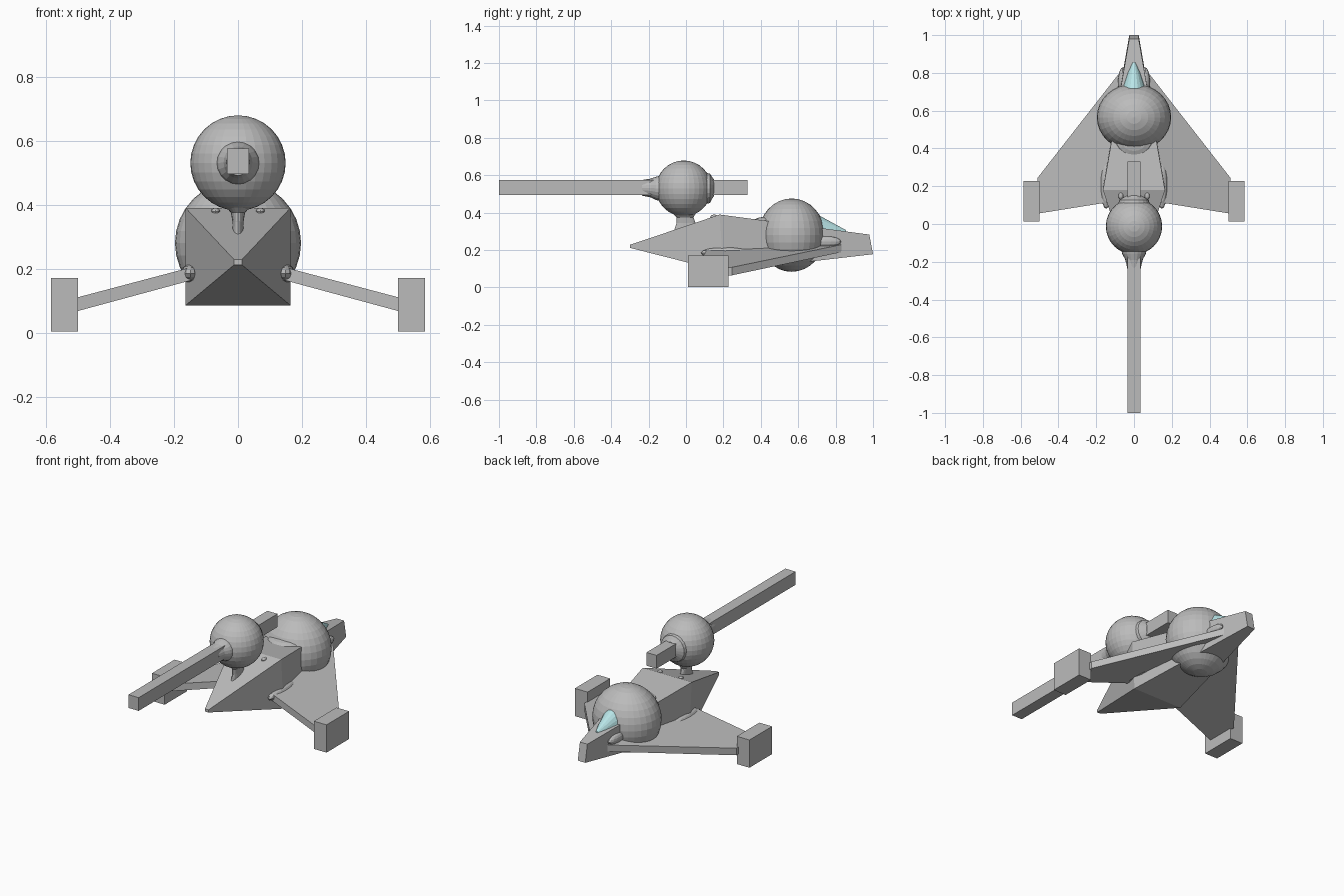
import bpy, bmesh, math
from mathutils import Matrix

if "Cube" in bpy.data.objects:
    bpy.data.objects.remove(bpy.data.objects["Cube"])


def material(name, rgb):
    m = bpy.data.materials.new(name)
    m.diffuse_color = (*rgb, 1)
    m.use_nodes = True
    m.node_tree.nodes["Principled BSDF"].inputs["Base Color"].default_value = m.diffuse_color
    return m


GREY = material("hull grey", (0.5, 0.5, 0.5))
GLASS = material("pale blue glass", (0.48, 0.78, 0.8))


def finish(name, bm, mat):
    bmesh.ops.recalc_face_normals(bm, faces=bm.faces)
    me = bpy.data.meshes.new(name)
    bm.to_mesh(me)
    bm.free()
    me.materials.append(mat)
    ob = bpy.data.objects.new(name, me)
    bpy.context.collection.objects.link(ob)
    return ob


def loft(name, rings, mat=GREY):
    """Skin a list of equal-sized point rings and cap both ends."""
    bm = bmesh.new()
    vs = [[bm.verts.new(p) for p in r] for r in rings]
    n = len(rings[0])
    for a, b in zip(vs, vs[1:]):
        for i in range(n):
            j = (i + 1) % n
            bm.faces.new((a[i], a[j], b[j], b[i]))
    bm.faces.new(vs[0])
    bm.faces.new(vs[-1][::-1])
    return finish(name, bm, mat)


def ball(name, c, r, seg=32, rings=16):
    bm = bmesh.new()
    bmesh.ops.create_uvsphere(bm, u_segments=seg, v_segments=rings, radius=1,
                              matrix=Matrix.Translation(c) @ Matrix.Diagonal((*r, 1)))
    return finish(name, bm, GREY)


def box(name, lo, hi):
    def ring(z):
        return [(lo[0], lo[1], z), (hi[0], lo[1], z), (hi[0], hi[1], z), (lo[0], hi[1], z)]
    return loft(name, [ring(lo[2]), ring(hi[2])])


def ellipse_y(y, rx, rz, zc, n=20):
    return [(rx * math.cos(2 * math.pi * i / n), y, zc + rz * math.sin(2 * math.pi * i / n))
            for i in range(n)]


def ellipse_z(z, rx, ry, yc, n=20):
    return [(rx * math.cos(2 * math.pi * i / n), yc + ry * math.sin(2 * math.pi * i / n), z)
            for i in range(n)]


def rect_y(yb, yt, w, zb, zt):
    return [(-w, yb, zb), (w, yb, zb), (w, yt, zt), (-w, yt, zt)]


# hull: spike at the rear, widest at y = 0.19, blunt sloped nose
loft("hull", [rect_y(-0.3, -0.3, 0.012, 0.212, 0.228),
              rect_y(0.2, 0.18, 0.164, 0.085, 0.39),
              rect_y(1.0, 0.98, 0.025, 0.178, 0.283)])

# body dome and its small fairing on the hull
ball("body_dome", (0, 0.565, 0.28), (0.197, 0.178, 0.196))
ball("dome_fairing", (0, 0.45, 0.355), (0.1, 0.09, 0.025), 20, 8)

# canopy
loft("canopy", [ellipse_y(0.68, 0.078, 0.115, 0.285), ellipse_y(0.74, 0.056, 0.085, 0.285),
                ellipse_y(0.80, 0.036, 0.052, 0.285), ellipse_y(0.855, 0.01, 0.022, 0.285)],
     GLASS)

# wings, tip boxes and root fairings
for side, s in (("left", -1), ("right", 1)):
    def section(x, y0, y1, zb, zt):
        return [(s * x, y0, zb), (s * x, y1, zb), (s * x, y1, zt), (s * x, y0, zt)]
    loft(side + "_wing", [section(0.03, 0.132, 0.86, 0.195, 0.235),
                          section(0.51, 0.055, 0.245, 0.065, 0.108)])
    box(side + "_wing_tip", (s * 0.5 if s > 0 else -0.585, 0.012, 0.003),
        (0.585 if s > 0 else -0.5, 0.228, 0.171))
    ball(side + "_wing_root_fairing", (s * 0.148, 0.21, 0.185), (0.03, 0.13, 0.03), 16, 8)
    ball(side + "_nose_fairing", (s * 0.06, 0.74, 0.245), (0.025, 0.09, 0.03), 16, 8)
    ball(side + "_hull_stud", (s * 0.07, 0.15, 0.378), (0.014, 0.02, 0.012), 12, 6)

# turret ball, cannon bar, collars and neck
ball("turret_ball", (0, -0.012, 0.53), (0.149, 0.149, 0.149))
box("cannon_bar", (-0.034, -1, 0.495), (0.034, 0.33, 0.575))
loft("front_collar", [ellipse_y(-0.235, 0.036, 0.042, 0.533), ellipse_y(-0.19, 0.045, 0.05, 0.532),
                      ellipse_y(-0.16, 0.062, 0.062, 0.53), ellipse_y(-0.13, 0.07, 0.07, 0.53)])
loft("rear_collar", [ellipse_y(0.1, 0.085, 0.085, 0.53), ellipse_y(0.128, 0.078, 0.078, 0.53),
                     ellipse_y(0.14, 0.058, 0.058, 0.532), ellipse_y(0.15, 0.04, 0.045, 0.534)])
loft("turret_neck", [ellipse_z(0.3, 0.018, 0.075, 0.01), ellipse_z(0.345, 0.017, 0.05, 0.0),
                     ellipse_z(0.375, 0.022, 0.045, -0.005), ellipse_z(0.4, 0.045, 0.065, -0.01)])
